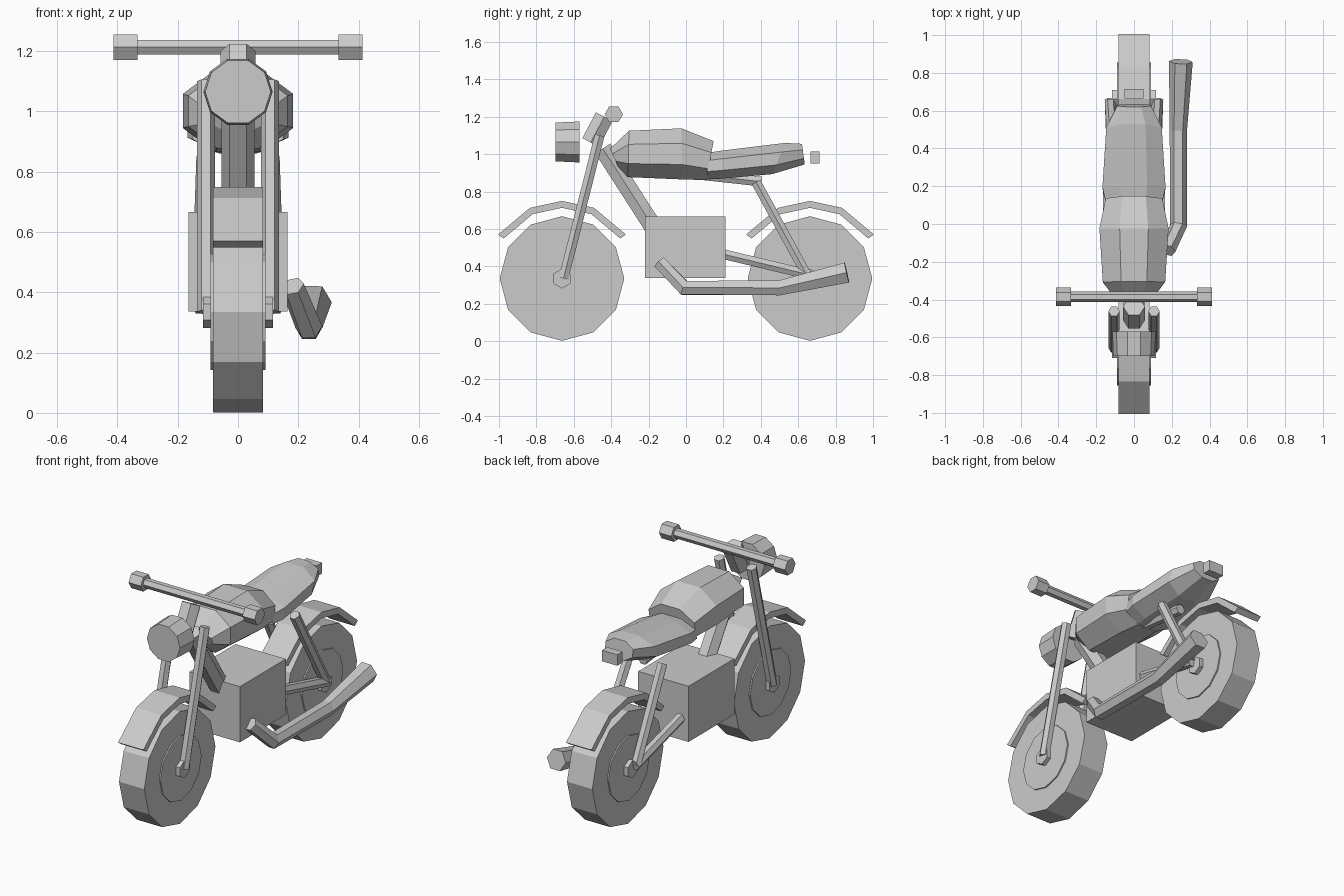
import bpy, bmesh
from math import sin, cos, pi, radians
from mathutils import Vector

cube = bpy.data.objects.get("Cube")
if cube:
    bpy.data.objects.remove(cube, do_unlink=True)

GREY = (0.6, 0.6, 0.6, 1)
mat = bpy.data.materials.new("light_grey")
mat.use_nodes = True
mat.diffuse_color = GREY
mat.node_tree.nodes["Principled BSDF"].inputs["Base Color"].default_value = GREY
X = Vector((1, 0, 0))


def loft(name, rings):
    """Skin a list of equal-sized point rings and cap both ends."""
    bm = bmesh.new()
    loops = [[bm.verts.new(p) for p in ring] for ring in rings]
    n = len(loops[0])
    for a, b in zip(loops, loops[1:]):
        for i in range(n):
            j = (i + 1) % n
            bm.faces.new((a[i], a[j], b[j], b[i]))
    bm.faces.new(loops[0])
    bm.faces.new(loops[-1])
    bmesh.ops.recalc_face_normals(bm, faces=bm.faces)
    mesh = bpy.data.meshes.new(name)
    bm.to_mesh(mesh)
    bm.free()
    mesh.materials.append(mat)
    ob = bpy.data.objects.new(name, mesh)
    bpy.context.collection.objects.link(ob)
    return ob


def ring(c, u, v, n=6, phase=0):
    """Polygon around c spanned by u and v."""
    return [Vector(c) + u * cos(t) + v * sin(t)
            for t in (2 * pi * i / n + phase for i in range(n))]


def tube(name, path, radii, n=6):
    """Faceted pipe along a path with one radius per point."""
    pts = [Vector(p) for p in path]
    if not isinstance(radii, (list, tuple)):
        radii = [radii] * len(pts)
    rings = []
    for i, (p, r) in enumerate(zip(pts, radii)):
        d1 = (pts[i] - pts[i - 1]).normalized() if i else Vector()
        d2 = (pts[i + 1] - pts[i]).normalized() if i < len(pts) - 1 else Vector()
        t = (d1 + d2).normalized()
        u = (X - t * X.dot(t)).normalized()
        rings.append(ring(p, u * r, t.cross(u) * r, n))
    return loft(name, rings)


def disc(name, y, z, r, half, n, phase=0):
    """Cylinder lying across the bike."""
    return loft(name, [ring((x, y, z), Vector((0, r, 0)), Vector((0, 0, r)), n, phase)
                       for x in (-half, half)])


def box(name, lo, hi):
    corners = [(lo[0], lo[1]), (hi[0], lo[1]), (hi[0], hi[1]), (lo[0], hi[1])]
    return loft(name, [[(x, y, z) for x, y in corners] for z in (lo[2], hi[2])])


def body(name, sections):
    """Octagonal body: (y_top, z_top, y_bottom, z_bottom, half_width)."""
    k = 1 / cos(pi / 8)
    rings = []
    for yt, zt, yb, zb, w in sections:
        top, bot = Vector((0, yt, zt)), Vector((0, yb, zb))
        rings.append(ring((top + bot) / 2, X * w * k, (top - bot) / 2 * k, 8, pi / 8))
    return loft(name, rings)


# Wheels, hubs, axles and mudguards
WZ = 0.335
for end, wy in (("front", -0.663), ("rear", 0.663)):
    disc(end + "_tyre", wy, WZ, 0.333, 0.083, 12)
    disc(end + "_wheel_disc", wy, WZ, 0.192, 0.091, 12)
    disc(end + "_axle", wy, WZ, 0.053, 0.116, 6, pi / 6)
    arc = []
    for deg in (-55.5, -24.5, 0, 24.5, 55.5):
        s, c = sin(radians(deg)), cos(radians(deg))
        arc.append([(x, wy + s * r, WZ + c * r)
                    for x, r in ((-.083, .378), (.083, .378), (.083, .415), (-.083, .415))])
    loft(end + "_mudguard", arc)

# Paired tubes on each side
for side, s in (("left", 1), ("right", -1)):
    tube(side + "_fork", [(s * .106, -.655, WZ), (s * .106, -.462, 1.1)], 0.03)
    tube(side + "_shock", [(s * .108, .375, .85), (s * .125, .645, .355)], 0.03)
    tube(side + "_swingarm", [(s * .108, .18, .47), (s * .125, .66, .355)], 0.03)
    disc(side + "_grip", -.386, 1.213, 0.049, 0.04, 6).location.x = s * .373

# Steering
disc("handlebar", -.386, 1.213, 0.028, 0.35, 6)
tube("steering_head", [(0, -.51, 1.062), (0, -.437, 1.2)], 0.058)
loft("headlight", [ring((0, y, 1.065), X * r, Vector((0, 0, r)), 10)
                   for y, r in ((-.698, .109), (-.57, .115))])

# Frame and engine
tube("down_tube", [(0, -.445, 1.03), (0, -.13, .54)], 0.055)
tube("seat_rail", [(0, -.3, .93), (0, .405, .853)], 0.03)
box("engine_block", (-.165, -.218, .337), (.165, .212, .667))

# Tank, seat and tail lamp
body("fuel_tank", [(-.405, 1.03, -.365, .935, .1), (-.305, 1.125, -.31, .877, .165),
                   (-.024, 1.138, -.024, .865, .183), (.147, 1.07, .11, .861, .15)])
body("seat", [(.12, 1.008, .11, .865, .15), (.2, 1.02, .18, .868, .167),
              (.53, 1.06, .46, .893, .147), (.62, 1.055, .635, .945, .09)])
box("tail_lamp", (-.05, .665, .95), (.05, .715, 1.015))

# Exhaust on the left side
tube("exhaust", [(.18, -.14, .42), (.235, -.01, .285), (.235, .5, .285), (.248, .86, .367)],
     [.04, .045, .046, .063])
